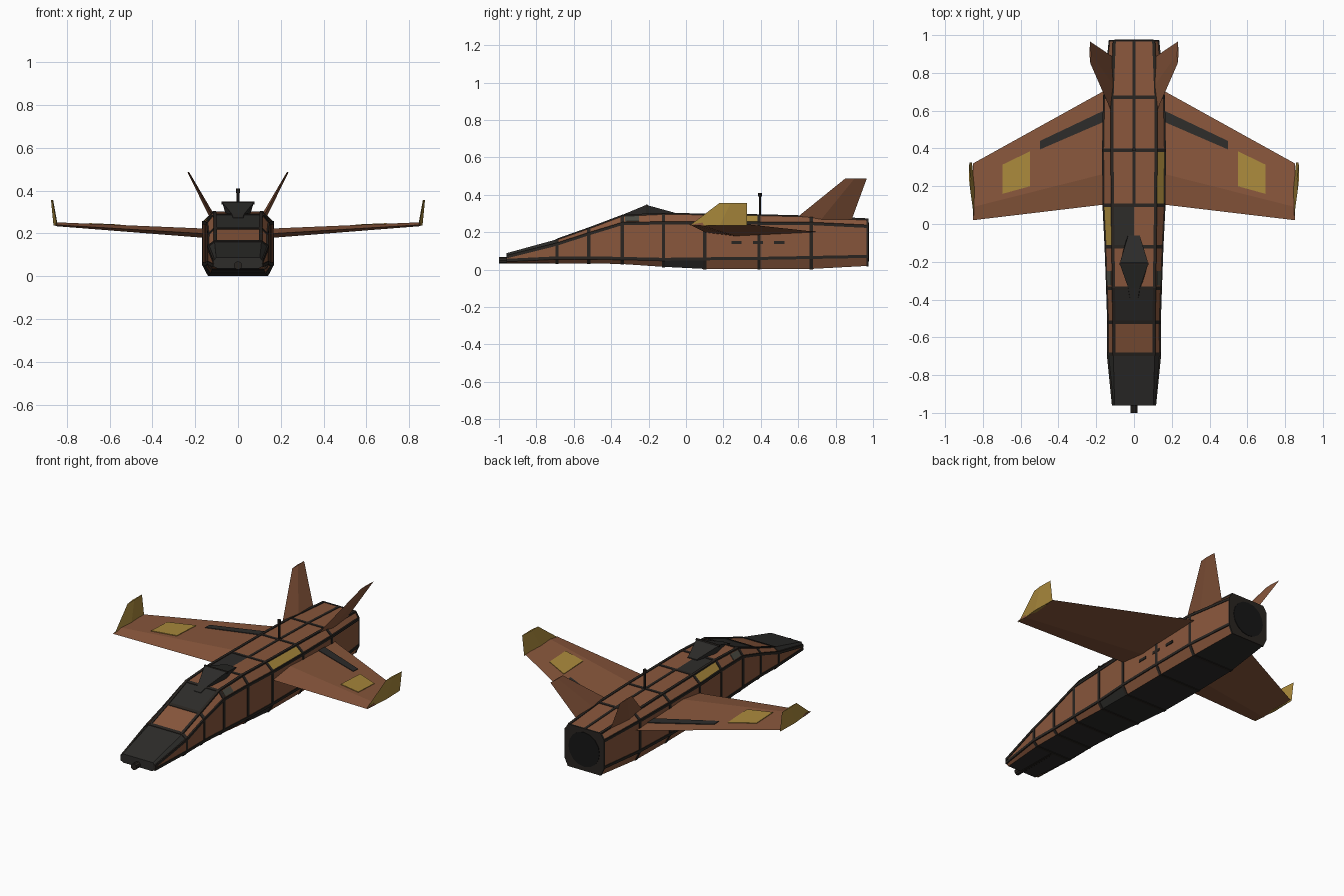
import bpy, bmesh, math
from mathutils import Vector

if "Cube" in bpy.data.objects:
    bpy.data.objects.remove(bpy.data.objects["Cube"])


def mat(name, c):
    m = bpy.data.materials.new(name)
    m.diffuse_color = (*c, 1)
    m.use_nodes = True
    m.node_tree.nodes["Principled BSDF"].inputs["Base Color"].default_value = m.diffuse_color
    return m


BROWN = mat("brown_paint", (0.25, 0.095, 0.045))
DARK = mat("dark_panel", (0.026, 0.025, 0.023))
YELLOW = mat("yellow_paint", (0.40, 0.25, 0.045))
BLACK = mat("engine_black", (0.008, 0.008, 0.008))
GLASS = mat("dull_glass", (0.07, 0.07, 0.055))
SEAM = mat("seam_dark", (0.022, 0.018, 0.015))


def loft(name, rings, mats, pick=None, cap_mat=0):
    """Skin a list of equal-length point rings, capped at both ends."""
    bm = bmesh.new()
    vs = [[bm.verts.new(p) for p in r] for r in rings]
    n = len(rings[0])
    for i in range(len(vs) - 1):
        for j in range(n):
            k = (j + 1) % n
            f = bm.faces.new((vs[i][j], vs[i][k], vs[i + 1][k], vs[i + 1][j]))
            f.material_index = pick(i, j) if pick else 0
    for r in (vs[0], vs[-1]):
        bm.faces.new(r).material_index = cap_mat
    bmesh.ops.recalc_face_normals(bm, faces=bm.faces)
    me = bpy.data.meshes.new(name)
    bm.to_mesh(me)
    bm.free()
    for m in mats:
        me.materials.append(m)
    ob = bpy.data.objects.new(name, me)
    bpy.context.collection.objects.link(ob)
    return ob


def box(name, lo, hi, m):
    (x0, y0, z0), (x1, y1, z1) = lo, hi
    return loft(name, [[(x0, y, z0), (x1, y, z0), (x1, y, z1), (x0, y, z1)] for y in (y0, y1)], [m])


def tube(name, a, b, r, m, n=10):
    a, b = Vector(a), Vector(b)
    q = (b - a).to_track_quat('Z', 'Y')
    ring = [q @ Vector((r * math.cos(t * math.tau / n), r * math.sin(t * math.tau / n), 0)) for t in range(n)]
    return loft(name, [[p + v for v in ring] for p in (a, b)], [m])


# Fuselage sections: y, side half width, top half width, bottom, lower edge, upper edge, top
SECT = [(-0.96, .113, .102, .035, .045, .072, .088), (-0.69, .140, .110, .034, .058, .140, .162),
        (-0.52, .138, .110, .034, .058, .195, .222), (-0.34, .144, .112, .030, .055, .250, .290),
        (-0.12, .152, .115, .015, .050, .253, .300), (0.10, .163, .118, .004, .053, .253, .296),
        (0.39, .165, .120, .003, .055, .252, .292), (0.67, .160, .120, .004, .060, .250, .285),
        (0.972, .130, .108, .020, .066, .235, .270)]


def section(y, o=0.0):
    i = 0
    while i < len(SECT) - 2 and y > SECT[i + 1][0]:
        i += 1
    a, b = SECT[i], SECT[i + 1]
    t = (y - a[0]) / (b[0] - a[0])
    w, tw, zb, zl, zu, zt = [p + (q - p) * t for p, q in zip(a[1:], b[1:])]
    half = [(tw + o / 2, zt + o), (w + o, zu + o / 2), (w + o, zl - o / 2), (w * .84 + o / 2, zb - o)]
    pts = [(0, zt + o)] + half + [(-x, z) for x, z in reversed(half)]
    return [Vector((x, y, z)) for x, z in pts]


# Fuselage hull with coloured panels
YELLOW_FACES = {(4, 7), (5, 1)}
DARK_FACES = {(0, 0), (0, 1), (0, 7), (0, 8), (2, 0), (2, 8), (4, 8), (4, 3), (4, 5)}


def hull_colour(i, j):
    if (i, j) in YELLOW_FACES:
        return 2
    return 1 if j == 4 or (i, j) in DARK_FACES else 0


loft("fuselage", [section(s[0]) for s in SECT], [BROWN, DARK, YELLOW], hull_colour, 1)

# Seam rings around the hull
for k, s in enumerate(SECT[1:]):
    y0, y1 = (s[0] - .009, s[0] + .009) if k < 7 else (.966, .975)
    loft(f"seam_ring_{k}", [section(y0, .003), section(y1, .003)], [SEAM])

# Seam strips along the hull edges and the spine
for c in (0, 1, 2, 3, 6, 7, 8):
    ys = [s[0] for s in SECT]
    ys = ys[5:] if c == 0 else ys[1:] if c in (1, 8) else ys
    h = .008
    rings = []
    for y in ys:
        p = section(y)[c]
        if c == 0:
            p.z -= .005
        else:
            p.x -= math.copysign(.004, p.x)
            p.z += .005 if c in (3, 6) else -.004
        rings.append([p + Vector((dx * h, 0, dz * h)) for dx, dz in ((-1, -1), (1, -1), (1, 1), (-1, 1))])
    loft(f"seam_strip_{c}", rings, [SEAM])

# Engine exhaust
tube("engine_exhaust", (0, .95, .147), (0, .978, .147), .104, BLACK, 16)

# Nose gun
tube("nose_gun", (0, -1.0, .05), (0, -.69, .05), .019, SEAM)

# Dorsal cockpit hood with cross bar
hood = [(-.39, .030, .022, .262, .274), (-.34, .036, .030, .275, .293), (-.215, .056, .074, .285, .345),
        (-.19, .056, .070, .285, .340), (-.06, .035, .030, .285, .304)]
loft("cockpit_hood", [[(-b, y, z0), (b, y, z0), (t, y, z1), (-t, y, z1)] for y, b, t, z0, z1 in hood], [DARK])
tube("hood_bar", (-.078, -.21, .342), (.078, -.21, .342), .007, SEAM, 6)

# Mast antenna
tube("antenna_mast", (0, .395, .28), (0, .395, .405), .006, SEAM, 8)
tube("antenna_tip", (0, .395, .39), (0, .395, .411), .010, SEAM, 8)

# Wing sections at root and tip: leading edge, upper crest, trailing edge, lower crest
ROOT = [(.14, .105, .198), (.14, .27, .222), (.14, .715, .200), (.14, .27, .178)]
TIP = [(.853, .02, .240), (.853, .09, .252), (.853, .32, .243), (.853, .09, .234)]


def wing_top(x, y):
    t = (x - .14) / .713
    c, e = (Vector(ROOT[k]).lerp(Vector(TIP[k]), t) for k in (1, 2))
    return c.z + (e.z - c.z) * (y - c.y) / (e.y - c.y)


PATCHES = [("wing_marking", YELLOW, [(.55, .20), (.695, .16), (.695, .315), (.55, .385)]),
           ("wing_flap_strip", DARK, [(.15, .545), (.497, .395), (.497, .44), (.15, .605)])]

for side, s in (("right", 1), ("left", -1)):
    def flip(pts):
        return [(p[0] * s, p[1], p[2]) for p in pts]

    loft(f"{side}_wing", [flip(ROOT), flip(TIP)], [BROWN])

    # Wing panels
    for name, m, pts in PATCHES:
        loft(f"{side}_{name}", [flip([(x, y, wing_top(x, y) + d) for x, y in pts]) for d in (-.003, .004)], [m])

    # Upturned winglet
    loft(f"{side}_winglet",
         [flip([(.845, .02, .236), (.862, .18, .236), (.858, .325, .236), (.842, .18, .236)]),
          flip([(.867, .18, .357), (.874, .24, .357), (.872, .325, .357), (.864, .24, .357)])], [YELLOW])

    # Canted tail fin
    loft(f"{side}_tail_fin",
         [flip([(.115, .585, .272), (.128, .72, .265), (.112, .885, .265), (.098, .72, .265)]),
          flip([(.231, .85, .486), (.236, .90, .486), (.233, .966, .486), (.228, .90, .486)])], [BROWN])

    # Side vents
    for k, y in enumerate((.27, .385, .498)):
        box(f"{side}_vent_{k}", (s * .155, y - .028, .136), (s * .168, y + .028, .152), SEAM)

    # Small window on the shoulder
    a, b = (1, 2) if s > 0 else (8, 7)
    rings = []
    for o in (-.002, .004):
        f, r = section(-.325, o), section(-.25, o)
        rings.append([f[a].lerp(f[b], .2), f[a].lerp(f[b], .85), r[a].lerp(r[b], .85), r[a].lerp(r[b], .2)])
    loft(f"{side}_window", rings, [GLASS])
